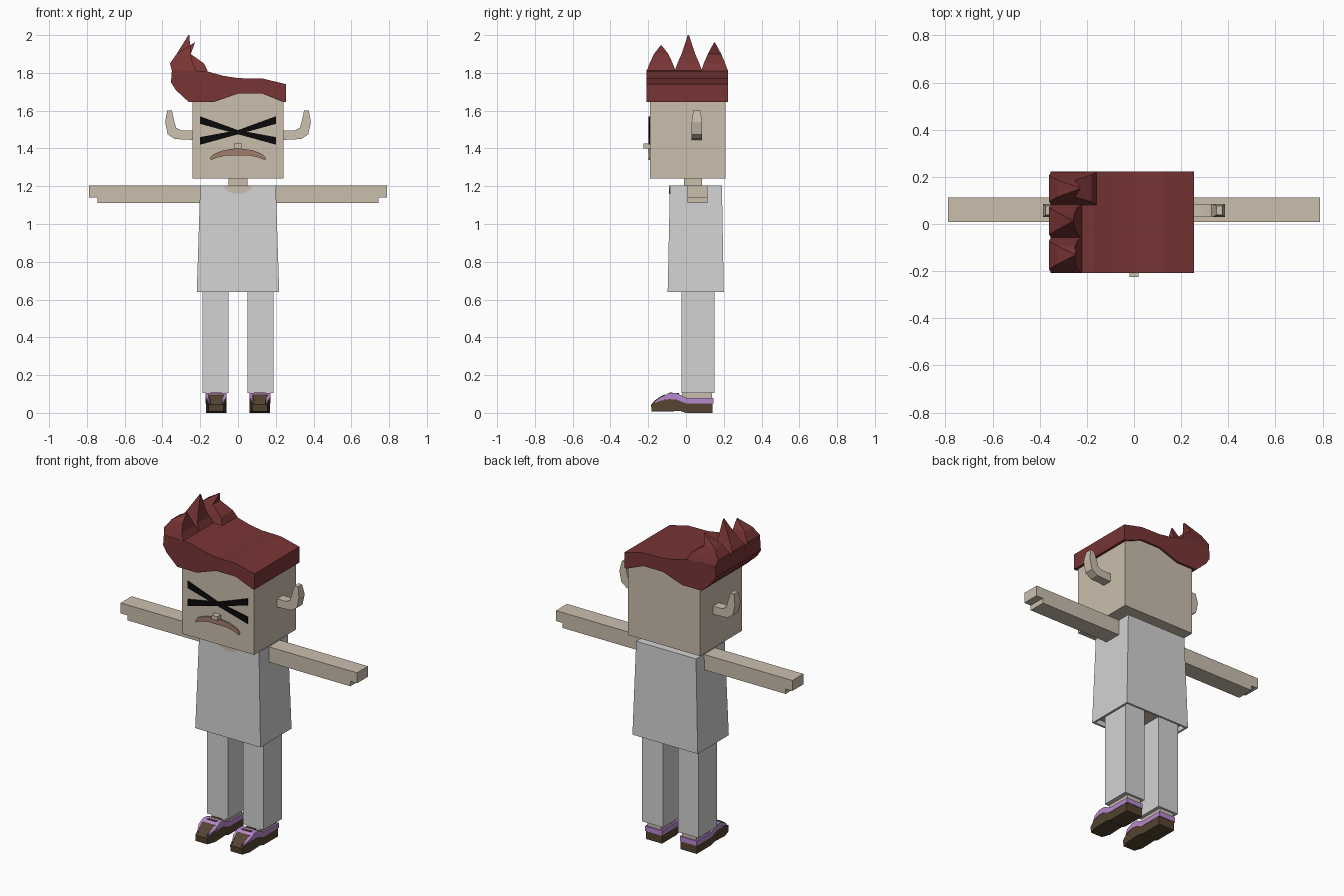
import bpy, bmesh, math
from mathutils import Vector

cube = bpy.data.objects.get("Cube")
if cube:
    bpy.data.objects.remove(cube, do_unlink=True)


def material(name, r, g, b):
    m = bpy.data.materials.new(name)
    m.use_nodes = True
    m.diffuse_color = (r, g, b, 1)
    node = next(n for n in m.node_tree.nodes if n.type == 'BSDF_PRINCIPLED')
    node.inputs["Base Color"].default_value = (r, g, b, 1)
    node.inputs["Roughness"].default_value = 0.9
    return m


skin = material("skin", 0.60, 0.52, 0.42)
cloth = material("light_grey_cloth", 0.65, 0.65, 0.65)
red = material("dark_red_hair", 0.19, 0.035, 0.035)
black = material("black", 0.003, 0.003, 0.003)
lip = material("brown_lip", 0.35, 0.21, 0.15)
brown = material("shoe_brown", 0.09, 0.058, 0.03)
purple = material("shoe_purple", 0.48, 0.25, 0.62)


def finish(name, bm, *mats):
    bmesh.ops.recalc_face_normals(bm, faces=bm.faces[:])
    mesh = bpy.data.meshes.new(name)
    bm.to_mesh(mesh)
    bm.free()
    for m in mats:
        mesh.materials.append(m)
    ob = bpy.data.objects.new(name, mesh)
    bpy.context.collection.objects.link(ob)
    return ob


def loft(rings):
    """Join rings of equal length and cap both ends."""
    bm = bmesh.new()
    loops = [[bm.verts.new(p) for p in ring] for ring in rings]
    n = len(loops[0])
    for a, b in zip(loops, loops[1:]):
        for i in range(n):
            j = (i + 1) % n
            bm.faces.new((a[i], a[j], b[j], b[i]))
    bm.faces.new(loops[0][::-1])
    bm.faces.new(loops[-1])
    return bm


def rect(x0, x1, y0, y1, z):
    return [(x0, y0, z), (x1, y0, z), (x1, y1, z), (x0, y1, z)]


def box(name, x0, x1, y0, y1, z0, z1, mat):
    return finish(name, loft([rect(x0, x1, y0, y1, z0), rect(x0, x1, y0, y1, z1)]), mat)


def front_prism(name, pts, y0, y1, mat, s=1):
    """Extrude an x-z outline along y."""
    return finish(name, loft([[(s * x, y, z) for x, z in pts] for y in (y0, y1)]), mat)


# Head and neck
box("head", -0.24, 0.24, -0.19, 0.21, 1.24, 1.70, skin)
box("neck", -0.05, 0.05, -0.01, 0.085, 1.19, 1.25, skin)

# Swept hair
hair = [(0.255, 1.645), (0.255, 1.74), (0.13, 1.77), (0.0, 1.772), (-0.08, 1.785),
        (-0.17, 1.81), (-0.35, 1.815), (-0.355, 1.75), (-0.33, 1.71), (-0.26, 1.645),
        (-0.13, 1.645), (0.0, 1.69), (0.13, 1.69), (0.24, 1.645)]
front_prism("hair", hair, -0.208, 0.222, red)

# Hair spikes: (name, y start, y end, tip x, tip z, inner base x)
for name, y0, y1, tx, tz, bx in (("front", -0.208, -0.055, -0.25, 1.945, -0.22),
                                 ("middle", -0.06, 0.085, -0.26, 2.0, -0.22),
                                 ("back", 0.08, 0.222, -0.23, 1.96, -0.16)):
    c = (y0 + y1) / 2
    h = (y1 - y0) / 2
    bm = loft([rect(-0.35, bx, y0, y1, 1.81),
               rect(-0.36, bx - 0.02, c - h * 0.8, c + h * 0.8, 1.85),
               rect(-0.325, -0.25, c - h * 0.5, c + h * 0.5, 1.90),
               rect(tx - 0.003, tx + 0.002, c - 0.003, c + 0.003, tz)])
    finish(name + "_hair_spike", bm, red)

# Crossed eye bands, wide at the ends and narrow in the middle
for s, side in ((1, "left"), (-1, "right")):
    band = [(-0.2, 1.57), (0, 1.497), (0.2, 1.46), (0.2, 1.42), (0, 1.475), (-0.2, 1.53)]
    front_prism(side + "_eye_band", band, -0.198 + 0.0005 * s, -0.188, black, s)

# Frowning mouth and nose
half = [(0.08, 1.39), (0.13, 1.37), (0.148, 1.35), (0.142, 1.338), (0.11, 1.352), (0.06, 1.363)]
mouth = [(0, 1.402)] + half + [(0, 1.362)] + [(-x, z) for x, z in reversed(half)]
front_prism("mouth", mouth, -0.199, -0.188, lip)
box("nose", -0.02, 0.02, -0.225, -0.185, 1.40, 1.425, skin)

# Shirt with a recessed opening at the hem
bm = loft([rect(-0.218, 0.218, -0.097, 0.2, 0.64), rect(-0.2, 0.2, -0.085, 0.19, 1.205)])
bmesh.ops.recalc_face_normals(bm, faces=bm.faces[:])
hem = min(bm.faces, key=lambda f: f.calc_center_median().z)
bmesh.ops.inset_region(bm, faces=[hem], thickness=0.018)
inner = bmesh.ops.extrude_face_region(bm, geom=[hem])["geom"]
if hem.is_valid:
    bm.faces.remove(hem)
bmesh.ops.translate(bm, vec=Vector((0, 0, 0.03)),
                    verts=[v for v in inner if isinstance(v, bmesh.types.BMVert)])
for f in inner:
    if isinstance(f, bmesh.types.BMFace):
        f.material_index = 1
finish("shirt", bm, cloth, skin)

# Round neckline
arc = [math.pi * (1 + i / 8) for i in range(9)]
front_prism("neckline", [(0.075 * math.cos(a), 1.203 + 0.043 * math.sin(a)) for a in arc],
            -0.091, -0.08, skin)


def shoe_part(name, cx, half_width, pts, mat):
    """Extrude a y-z outline across the shoe and narrow it at the toe."""
    rings = []
    for s in (-1, 1):
        rings.append([(cx + s * half_width * (0.72 if y < -0.14 else 1), y, z) for y, z in pts])
    return finish(name, loft(rings), mat)


sole = [(0.14, 0), (0, 0), (-0.03, 0.01), (-0.13, 0.006), (-0.182, 0.008), (-0.185, 0.045),
        (-0.135, 0.064), (-0.09, 0.078), (-0.05, 0.074), (0.0, 0.053), (0.14, 0.053)]
upper = [(0.145, 0.05), (0.145, 0.08), (0.0, 0.08), (-0.05, 0.105), (-0.09, 0.105),
         (-0.13, 0.086), (-0.165, 0.062), (-0.165, 0.052), (-0.13, 0.06), (-0.09, 0.073),
         (-0.05, 0.07), (0.0, 0.05)]
horn = [(0.235, 1.445), (0.335, 1.45), (0.372, 1.475), (0.386, 1.54), (0.375, 1.60),
        (0.35, 1.60), (0.336, 1.54), (0.328, 1.51), (0.30, 1.495), (0.235, 1.495)]
arm = [(0.19, 1.11), (0.745, 1.11), (0.745, 1.14), (0.79, 1.14), (0.79, 1.203), (0.19, 1.203)]

# Paired parts
for s, side in ((1, "left"), (-1, "right")):
    ear = front_prism(side + "_ear", horn, 0.03, 0.085, skin, s)
    for v in ear.data.vertices:
        if v.co.z > 1.58:
            v.co.y = 0.0575 + (v.co.y - 0.0575) * 0.7

    front_prism(side + "_arm", arm, 0.008, 0.113, skin, s)

    x = 0.119 * s
    box(side + "_trouser_leg", x - 0.069, x + 0.069, -0.025, 0.15, 0.105, 0.68, cloth)

    x = 0.116 * s
    box(side + "_ankle", x - 0.046, x + 0.046, -0.02, 0.138, 0.06, 0.11, skin)
    shoe_part(side + "_shoe_sole", x, 0.054, sole, brown)
    shoe_part(side + "_shoe_upper", x, 0.056, upper, purple)
    # Laces and toe cap lie on the sloping upper
    for i, y in enumerate((-0.08, -0.045)):
        z = 0.105 - max(0, y + 0.05) / 2
        box(f"{side}_lace_{i + 1}", x - 0.03, x + 0.03, y - 0.008, y + 0.008,
            z - 0.01, z + 0.003, brown)
    cap = [(-0.183, 0.045), (-0.165, 0.066), (-0.13, 0.09), (-0.11, 0.098), (-0.11, 0.08), (-0.14, 0.06)]
    shoe_part(side + "_toe_cap", x, 0.042, cap, brown)
